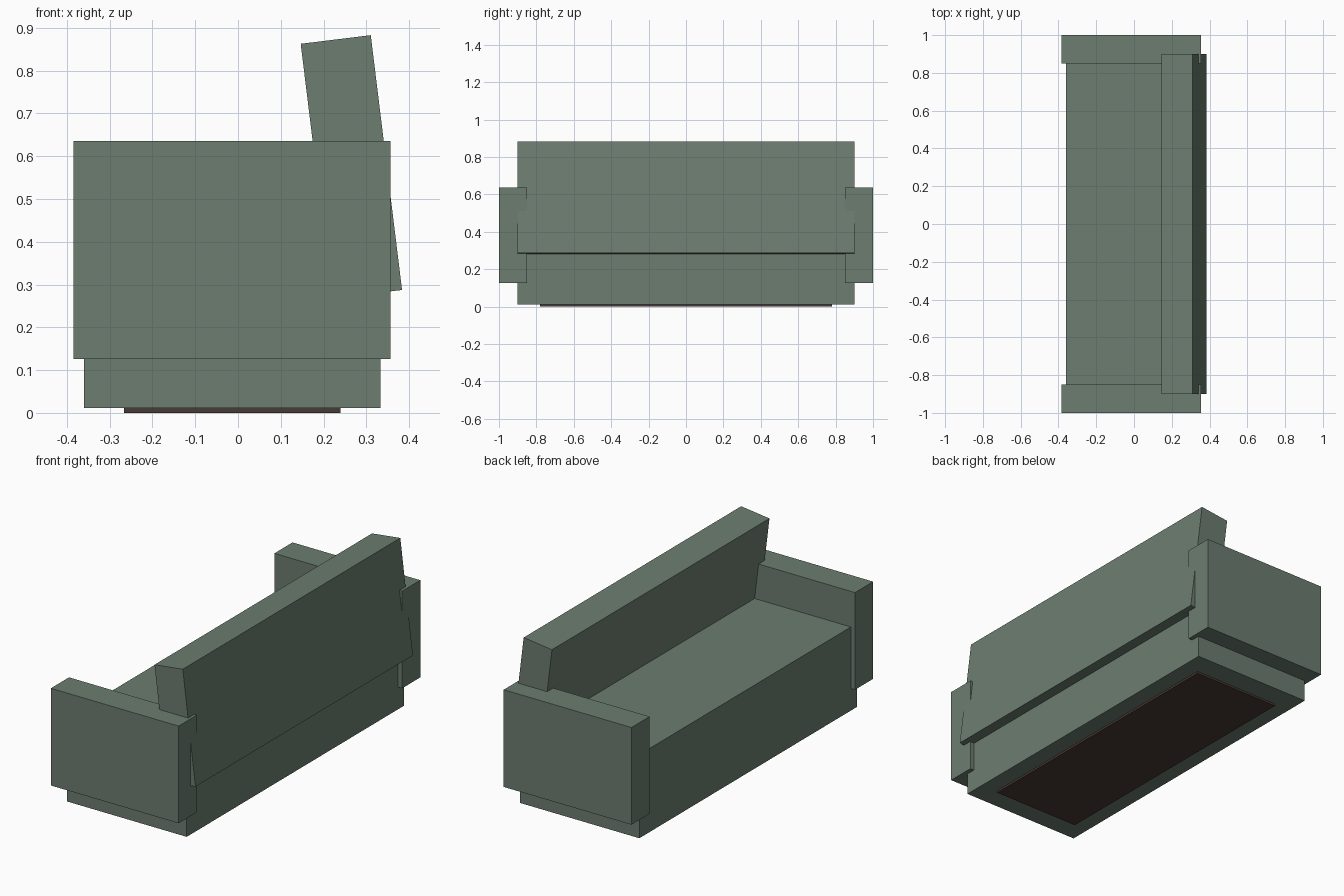
import bpy
from math import radians

if "Cube" in bpy.data.objects:
    bpy.data.objects.remove(bpy.data.objects["Cube"])


def material(name, color):
    m = bpy.data.materials.new(name)
    m.diffuse_color = (*color, 1)
    m.use_nodes = True
    m.node_tree.nodes["Principled BSDF"].inputs["Base Color"].default_value = m.diffuse_color
    return m


fabric = material("green_fabric", (0.15, 0.205, 0.16))
wood = material("dark_wood", (0.065, 0.042, 0.032))


def box(name, center, size, mat, tilt=0):
    bpy.ops.mesh.primitive_cube_add(size=1)
    ob = bpy.context.object
    ob.name = name
    ob.scale = size
    bpy.ops.object.transform_apply(location=False, rotation=False, scale=True)
    ob.location = center
    ob.rotation_euler.y = radians(tilt)
    ob.data.materials.append(mat)
    return ob


# Recessed plinth under the sofa
box("plinth", (-0.0135, 0, 0.015), (0.507, 1.56, 0.03), wood)

# Seat block, its ends run into the arms
box("seat", (-0.0135, 0, 0.23), (0.693, 1.80, 0.438), fabric)

# Armrests
for side, y in (("right", -0.925), ("left", 0.925)):
    box(side + "_arm", (-0.014, y, 0.381), (0.74, 0.15, 0.509), fabric)

# Backrest leaning backwards
box("backrest", (0.265, 0, 0.575), (0.165, 1.80, 0.60), fabric, tilt=-7)
